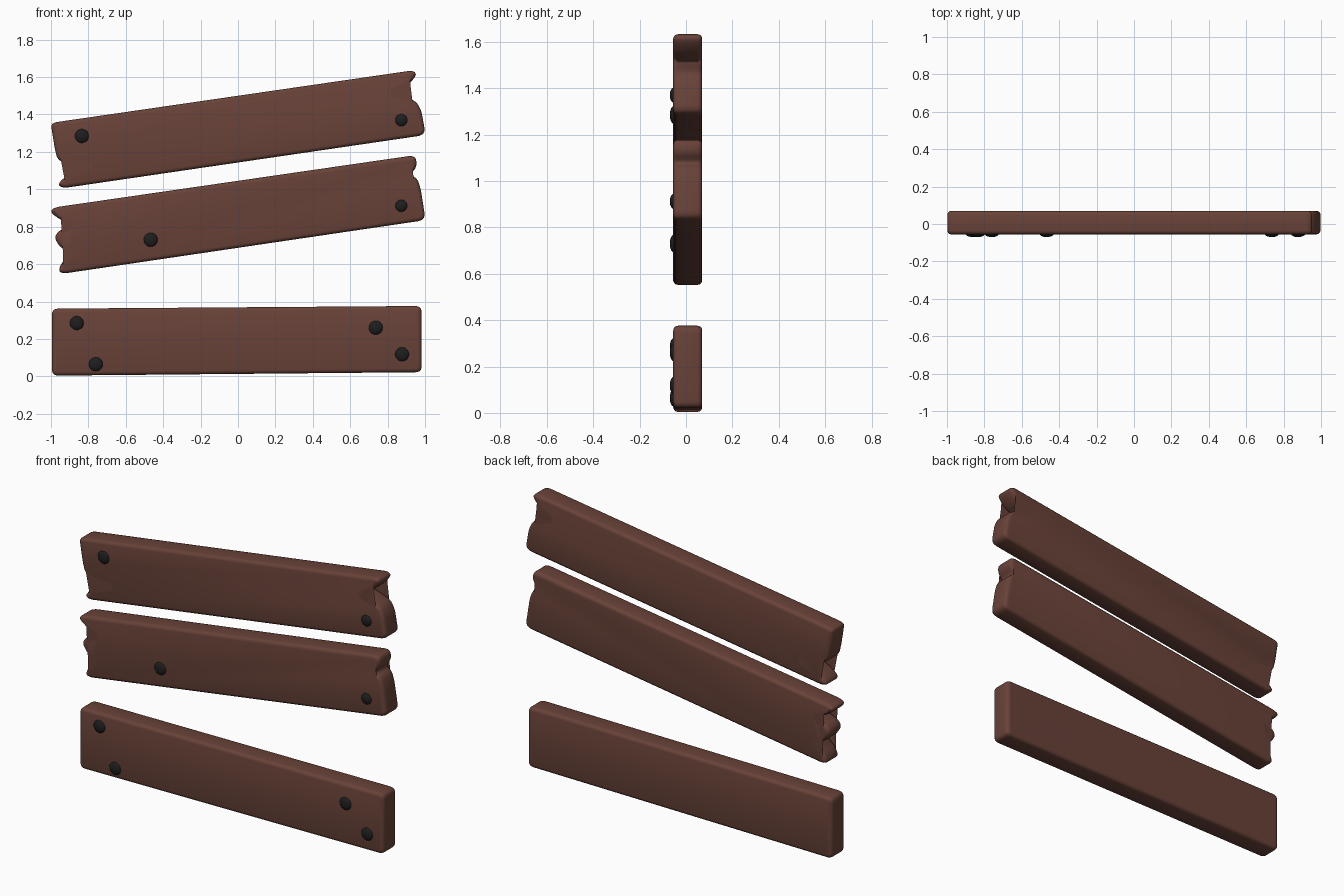
import bpy, bmesh, math
from mathutils import Vector

if "Cube" in bpy.data.objects:
    bpy.data.objects.remove(bpy.data.objects["Cube"])

FRONT, BACK, ROUND = -0.055, 0.07, 0.02


def material(name, color):
    m = bpy.data.materials.new(name)
    m.diffuse_color = color
    m.use_nodes = True
    m.node_tree.nodes["Principled BSDF"].inputs["Base Color"].default_value = m.diffuse_color
    return m


wood = material("brown_wood", (0.14, 0.055, 0.04, 1))
iron = material("dark_iron", (0.013, 0.013, 0.013, 1))


def soften(pts, reach):
    """Cut every outline corner by a short distance."""
    out = []
    for i, p in enumerate(pts):
        for q in (pts[i - 1], pts[(i + 1) % len(pts)]):
            d = q - p
            out.append(p + d.normalized() * min(0.25 * d.length, reach))
    return out


def inset(pts, dist):
    """Shrink a clockwise outline along its averaged normals."""
    out = []
    for i, p in enumerate(pts):
        t = (p - pts[i - 1]).normalized() + (pts[(i + 1) % len(pts)] - p).normalized()
        t.normalize()
        out.append(p + Vector((t.y, -t.x)) * dist)
    return out


def finish(bm, name, mat):
    bmesh.ops.recalc_face_normals(bm, faces=bm.faces)
    me = bpy.data.meshes.new(name)
    bm.to_mesh(me)
    bm.free()
    me.materials.append(mat)
    ob = bpy.data.objects.new(name, me)
    bpy.context.collection.objects.link(ob)
    bpy.context.view_layer.objects.active = ob
    ob.select_set(True)
    bpy.ops.object.shade_smooth_by_angle(angle=math.radians(40))
    ob.select_set(False)


def plank(name, outline):
    pts = soften(soften([Vector(p) for p in outline], 0.012), 0.005)
    bm = bmesh.new()
    # rounded rim profile from front to back
    steps = [math.radians(a) for a in (0, 30, 60, 90)]
    rim = [(ROUND * (1 - math.sin(a)), ROUND * (1 - math.cos(a))) for a in steps]
    levels = [(d, FRONT + y) for d, y in rim] + [(d, BACK - y) for d, y in reversed(rim)]
    rings = [[bm.verts.new((p.x, y, p.y)) for p in inset(pts, d)] for d, y in levels]
    n = len(pts)
    for a, b in zip(rings, rings[1:]):
        for i in range(n):
            j = (i + 1) % n
            bm.faces.new((a[i], a[j], b[j], b[i]))
    caps = [bm.faces.new(rings[0]), bm.faces.new(rings[-1])]
    bmesh.ops.triangulate(bm, faces=caps)
    finish(bm, name, wood)


# Planks: outlines run clockwise in the front view
plank("top_plank", [
    (-1.0, 1.345), (-0.98, 1.358), (0.93, 1.635), (0.955, 1.62), (0.94, 1.59),
    (0.90, 1.55), (0.825, 1.515), (0.90, 1.492), (0.955, 1.467), (0.98, 1.42),
    (1.0, 1.31), (0.98, 1.287), (-0.93, 1.007), (-0.962, 1.02), (-0.945, 1.05),
    (-0.89, 1.085), (-0.785, 1.122), (-0.92, 1.138), (-0.965, 1.16), (-0.98, 1.22)])
plank("middle_plank", [
    (-1.0, 0.89), (-0.97, 0.905), (0.93, 1.18), (0.953, 1.165), (0.955, 1.12),
    (0.922, 1.078), (0.96, 1.055), (0.977, 1.0), (1.0, 0.855), (0.98, 0.832),
    (-0.93, 0.55), (-0.96, 0.56), (-0.945, 0.605), (-0.89, 0.66), (-0.95, 0.69),
    (-0.982, 0.74), (-0.96, 0.777), (-0.88, 0.81), (-0.95, 0.838), (-0.995, 0.87)])
plank("bottom_plank", [
    (-0.995, 0.345), (-0.978, 0.362), (0.965, 0.376), (0.982, 0.358),
    (0.982, 0.038), (0.965, 0.022), (-0.978, 0.004), (-0.995, 0.022)])

# Domed nail heads
nails = [(-0.835, 1.285, 0.038), (0.873, 1.37, 0.033), (-0.467, 0.73, 0.038),
         (0.873, 0.912, 0.033), (-0.862, 0.285, 0.038), (-0.76, 0.065, 0.038),
         (0.737, 0.26, 0.038), (0.877, 0.118, 0.038)]
for k, (x, z, r) in enumerate(nails):
    bm = bmesh.new()
    bmesh.ops.create_uvsphere(bm, u_segments=20, v_segments=12, radius=1)
    for v in bm.verts:
        a, b, c = v.co
        v.co = (x + a * r, FRONT + 0.003 - c * 0.018, z + b * r)
    finish(bm, f"nail_head_{k + 1}", iron)
